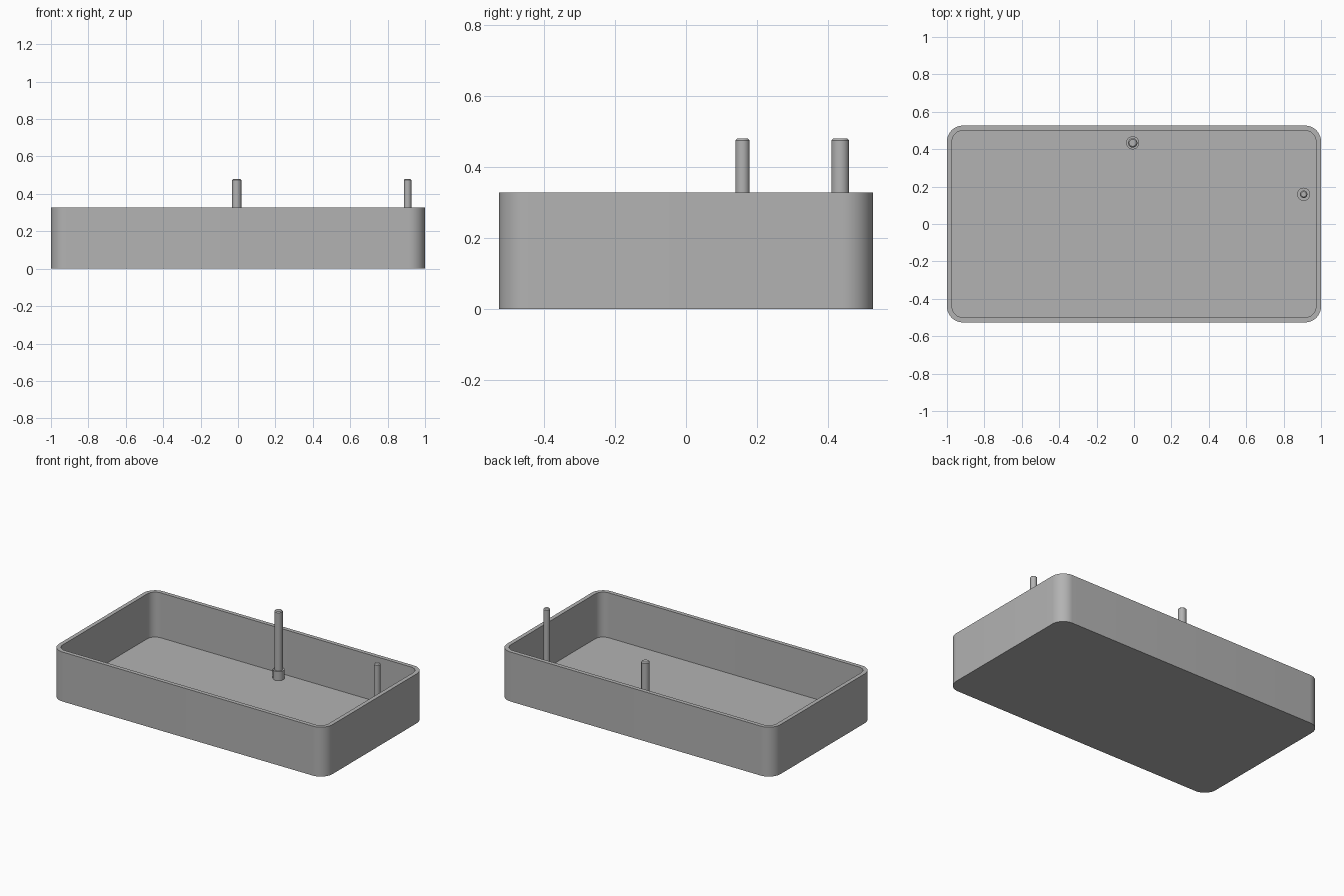
import bpy
import bmesh
from math import cos, sin, pi, radians

cube = bpy.data.objects.get("Cube")
if cube:
    bpy.data.objects.remove(cube, do_unlink=True)

grey = bpy.data.materials.new("plain grey")
grey.use_nodes = True
colour = (0.45, 0.45, 0.45, 1)
grey.diffuse_color = colour
grey.node_tree.nodes["Principled BSDF"].inputs["Base Color"].default_value = colour


def rounded_rect(half_x, half_y, radius, z, steps=12):
    """Ring of points around a rectangle with rounded corners."""
    points = []
    corners = ((1, 1), (-1, 1), (-1, -1), (1, -1))
    for quarter, (sx, sy) in enumerate(corners):
        for i in range(steps + 1):
            a = (quarter + i / steps) * pi / 2
            points.append((sx * (half_x - radius) + radius * cos(a),
                           sy * (half_y - radius) + radius * sin(a), z))
    return points


def circle(radius, z, sides=32):
    return [(radius * cos(2 * pi * i / sides), radius * sin(2 * pi * i / sides), z)
            for i in range(sides)]


def skin(name, rings, location=(0, 0, 0)):
    """Join matching rings into a closed solid with capped ends."""
    bm = bmesh.new()
    loops = [[bm.verts.new(p) for p in ring] for ring in rings]
    for low, high in zip(loops, loops[1:]):
        for i in range(len(low)):
            j = (i + 1) % len(low)
            bm.faces.new((low[i], low[j], high[j], high[i]))
    bm.faces.new(loops[0][::-1])
    bm.faces.new(loops[-1])
    bmesh.ops.recalc_face_normals(bm, faces=bm.faces)
    mesh = bpy.data.meshes.new(name)
    bm.to_mesh(mesh)
    bm.free()
    mesh.materials.append(grey)
    obj = bpy.data.objects.new(name, mesh)
    obj.location = location
    bpy.context.collection.objects.link(obj)
    bpy.ops.object.select_all(action='DESELECT')
    obj.select_set(True)
    bpy.context.view_layer.objects.active = obj
    bpy.ops.object.shade_smooth_by_angle(angle=radians(30))
    return obj


# Open tray: outer wall, rim, inner wall and floor
HALF_X, HALF_Y, HEIGHT = 1.0, 0.526, 0.327
CORNER, WALL, FLOOR = 0.085, 0.027, 0.03
inner = (HALF_X - WALL, HALF_Y - WALL, CORNER - WALL)
skin("tray", [
    rounded_rect(HALF_X, HALF_Y, CORNER, 0),
    rounded_rect(HALF_X, HALF_Y, CORNER, HEIGHT),
    rounded_rect(*inner, HEIGHT),
    rounded_rect(*inner, FLOOR),
])

# Upright pins with a stepped collar at the foot and a chamfered tip
COLLAR_RADIUS, COLLAR_TOP, PIN_TOP, CHAMFER = 0.035, 0.09, 0.48, 0.006
for name, x, y, radius in (("back_pin", -0.007, 0.434, 0.025),
                           ("left_pin", 0.907, 0.159, 0.02)):
    skin(name, [
        circle(COLLAR_RADIUS, FLOOR - 0.01),
        circle(COLLAR_RADIUS, COLLAR_TOP),
        circle(radius, COLLAR_TOP),
        circle(radius, PIN_TOP - CHAMFER),
        circle(radius - CHAMFER, PIN_TOP),
    ], (x, y, 0))
